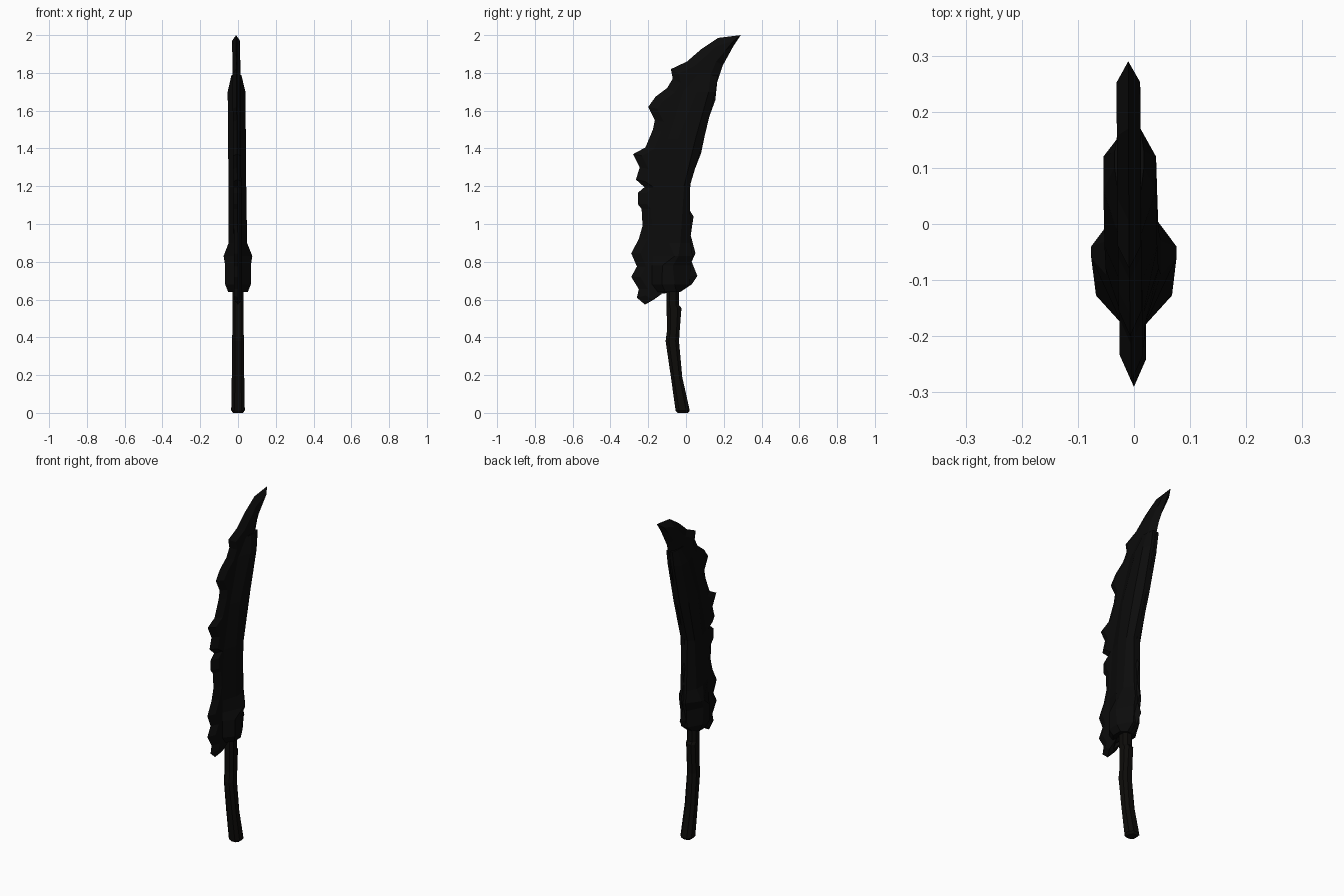
import bpy
import bmesh
from mathutils import Vector
from mathutils.geometry import intersect_point_line

cube = bpy.data.objects.get("Cube")
if cube:
    bpy.data.objects.remove(cube, do_unlink=True)


def material(name, color):
    mat = bpy.data.materials.new(name)
    mat.use_nodes = True
    mat.diffuse_color = (*color, 1)
    mat.node_tree.nodes["Principled BSDF"].inputs["Base Color"].default_value = (*color, 1)
    return mat


black = material("blade black", (.0035, .0035, .0035))
dark_grip = material("grip black", (.004, .0036, .003))


def finish(bm, name, mat):
    """Lean the upper blade slightly sideways, then make the object."""
    for v in bm.verts:
        v.co.x -= .0085 * max(0, v.co.z - .8)
    bmesh.ops.recalc_face_normals(bm, faces=bm.faces)
    mesh = bpy.data.meshes.new(name)
    bm.to_mesh(mesh)
    bm.free()
    mesh.materials.append(mat)
    obj = bpy.data.objects.new(name, mesh)
    bpy.context.collection.objects.link(obj)
    return obj


def bridge(bm, a, b):
    for i in range(len(a)):
        j = (i + 1) % len(a)
        bm.faces.new((a[i], a[j], b[j], b[i]))


def loft(name, sections, mat):
    """Skin a stack of closed rings of points and cap both ends."""
    bm = bmesh.new()
    rings = [[bm.verts.new(p) for p in ring] for ring in sections]
    for a, b in zip(rings, rings[1:]):
        bridge(bm, a, b)
    bm.faces.new(rings[0])
    bm.faces.new(rings[-1])
    return finish(bm, name, mat)


# Jagged cutting edge, upward to the tip, then down the back (y, z)
outline = [
    (-.217, .573), (-.26, .61), (-.25, .655), (-.29, .72), (-.26, .775),
    (-.29, .845), (-.25, .92), (-.23, .99), (-.235, 1.08), (-.255, 1.105),
    (-.255, 1.165), (-.22, 1.195), (-.265, 1.235), (-.245, 1.3), (-.28, 1.37),
    (-.215, 1.405), (-.175, 1.5), (-.165, 1.55), (-.2, 1.62), (-.16, 1.675),
    (-.1, 1.72), (-.07, 1.77), (-.08, 1.82), (.005, 1.86), (.08, 1.925),
    (.17, 1.985), (.29, 2),
    (.25, 1.94), (.195, 1.84), (.165, 1.75), (.155, 1.655), (.115, 1.545),
    (.08, 1.375), (.025, 1.235), (.015, 1.08), (.04, 1.04), (.025, .94),
    (.05, .845), (.03, .8), (.06, .725), (.03, .68), (-.03, .64),
    (-.15, .63), (-.17, .6)]
spine = [Vector(p) for p in ((-.1, .65), (-.1, 1.2), (-.02, 1.6), (.14, 1.88))]


def pull_in(p, depth=.048):
    """Move an outline point toward the blade's centre line."""
    p = Vector(p)
    nearest = []
    for a, b in zip(spine, spine[1:]):
        q, t = intersect_point_line(p, a, b)
        nearest.append(a.lerp(b, min(1, max(0, t))))
    d = min((q.to_2d() - p for q in nearest), key=lambda v: v.length)
    return p + d.normalized() * min(depth, d.length * .6)


# Thin blade: a sharp rim bevelled up to two flat cheeks
bm = bmesh.new()
rim = [bm.verts.new((0, y, z)) for y, z in outline]
for side in (-1, 1):
    cheek = [bm.verts.new((side * .021, *pull_in(p))) for p in outline]
    bridge(bm, rim, cheek)
    bm.faces.new(cheek)
finish(bm, "blade", black)

# Thick blade core with the swollen guard at its foot:
# height, front, front ridge, back ridge, back, half thickness
core = [
    (.64, -.15, -.11, -.05, -.03, .052),
    (.68, -.18, -.127, -.06, .02, .068),
    (.78, -.18, -.125, -.07, .025, .068),
    (.83, -.18, -.06, -.04, .035, .076),
    (.9, -.18, -.09, -.03, .025, .049),
    (1.2, -.16, -.08, -.01, .02, .047),
    (1.45, -.1, -.04, .05, .095, .047),
    (1.7, -.02, .06, .12, .155, .047),
    (1.79, .05, .1, .13, .17, .026)]
loft("blade_core", [
    [(.02, f, z), (h, r, z), (h, s, z), (.02, b, z),
     (-.02, b, z), (-h, s, z), (-h, r, z), (-.02, f, z)]
    for z, f, r, s, b, h in core], black)

# Bent grip: height, front, back, half width
grip = [
    (0, -.045, .01, .025), (.012, -.055, .02, .036), (.19, -.08, -.02, .033),
    (.38, -.108, -.037, .031), (.44, -.1, -.033, .03), (.555, -.103, -.024, .03),
    (.57, -.103, -.037, .03), (.68, -.103, -.037, .03)]


def octagon(z, front, back, w):
    mid, r = (front + back) / 2, (back - front) / 2
    k = .5
    corners = ((1, k), (k, 1), (-k, 1), (-1, k), (-1, -k), (-k, -1), (k, -1), (1, -k))
    return [(w * x, mid + r * y, z) for x, y in corners]


loft("grip", [octagon(*g) for g in grip], dark_grip)
